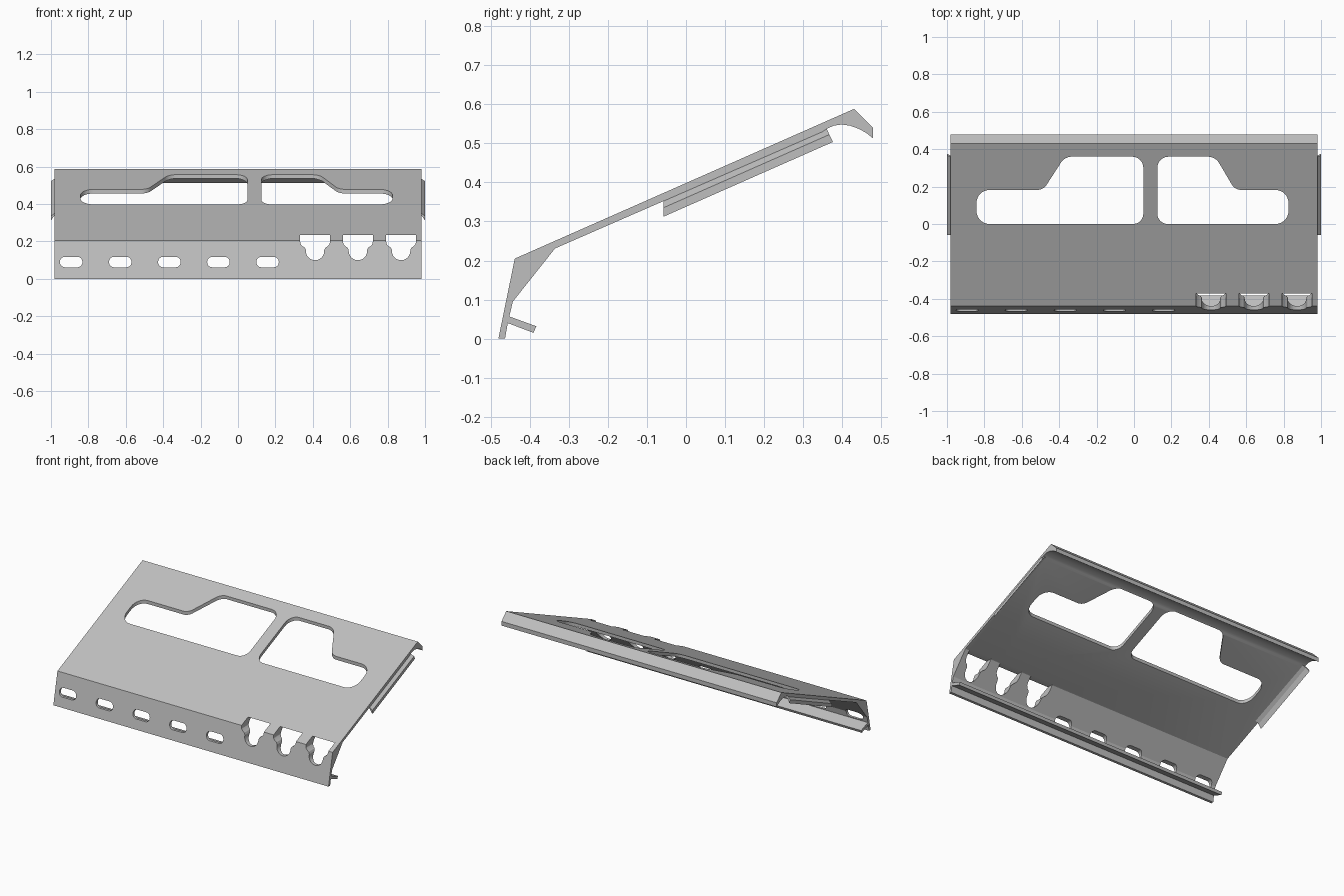
import bpy, bmesh, math
from mathutils import Vector

cube = bpy.data.objects.get("Cube")
if cube:
    bpy.data.objects.remove(cube, do_unlink=True)

grey = bpy.data.materials.new("plain grey")
grey.use_nodes = True
grey.diffuse_color = (0.52, 0.52, 0.52, 1)
grey.node_tree.nodes["Principled BSDF"].inputs["Base Color"].default_value = (0.52, 0.52, 0.52, 1)

HALF = 0.982     # half length of the panel
SLOPE = 0.441    # rise of the sloping sheet


def prism(name, points, sweep):
    """Extrude a flat outline along a vector."""
    bm = bmesh.new()
    face = bm.faces.new([bm.verts.new(p) for p in points])
    out = bmesh.ops.extrude_face_region(bm, geom=[face])
    bmesh.ops.translate(bm, vec=sweep, verts=[v for v in out["geom"] if isinstance(v, bmesh.types.BMVert)])
    bmesh.ops.recalc_face_normals(bm, faces=bm.faces)
    mesh = bpy.data.meshes.new(name)
    bm.to_mesh(mesh)
    bm.free()
    mesh.materials.append(grey)
    obj = bpy.data.objects.new(name, mesh)
    bpy.context.collection.objects.link(obj)
    return obj


def rounded(corners, steps=8):
    """Fillet each (x, y, radius) corner of an outline."""
    pts = []
    for i, (x, y, r) in enumerate(corners):
        p = Vector((x, y))
        a = (Vector(corners[i - 1][:2]) - p).normalized()
        b = (Vector(corners[(i + 1) % len(corners)][:2]) - p).normalized()
        half = a.angle(b) / 2
        centre = p + (a + b).normalized() * (r / math.sin(half))
        start = p + a * (r / math.tan(half)) - centre
        end = p + b * (r / math.tan(half)) - centre
        total = start.angle(end)
        for k in range(steps + 1):
            t = k / steps
            arc = start * math.sin((1 - t) * total) + end * math.sin(t * total)
            pts.append(centre + arc / math.sin(total))
    return pts


# Panel section: front skirt with inner fin, sloping sheet, curled rear lip
profile = [(-0.48, 0), (-0.438, 0.205), (0.43, 0.588), (0.478, 0.54), (0.478, 0.513),
           (0.462, 0.526), (0.442, 0.537), (0.42, 0.545), (0.398, 0.548), (0.378, 0.545),
           (0.362, 0.538), (0.348, 0.529), (-0.335, 0.231), (-0.443, 0.095), (-0.452, 0.057),
           (-0.383, 0.032), (-0.39, 0.015), (-0.456, 0.04), (-0.463, 0)]
panel = prism("panel", [(-HALF, y, z) for y, z in profile], (2 * HALF, 0, 0))

cutters = []

# Two stepped windows through the sloping sheet
left_window = [(-0.842, 0, 0.07), (0.05, 0, 0.055), (0.05, 0.36, 0.06),
               (-0.37, 0.36, 0.07), (-0.485, 0.182, 0.06), (-0.842, 0.182, 0.07)]
right_window = [(0.125, 0, 0.055), (0.826, 0, 0.07), (0.826, 0.182, 0.07),
                (0.54, 0.182, 0.06), (0.435, 0.36, 0.07), (0.125, 0.36, 0.06)]
for outline in (left_window, right_window):
    cutters.append(prism("window_cutter", [(p.x, p.y, 0.2) for p in rounded(outline)], (0, 0, 0.6)))

# Five oval slots along the skirt
for i in range(5):
    x = -0.892 + i * 0.2625
    slot = rounded([(x - 0.06, 0.062, 0.027), (x + 0.06, 0.062, 0.027),
                    (x + 0.06, 0.118, 0.027), (x - 0.06, 0.118, 0.027)])
    cutters.append(prism("slot_cutter", [(p.x, -0.6, p.y) for p in slot], (0, 0.4, 0)))

# Three keyhole notches across the front crease
for x in (0.412, 0.641, 0.872):
    side = [(0.08, 0.234), (0.08, 0.2), (0.077, 0.186), (0.068, 0.175), (0.055, 0.167), (0.049, 0.155)]
    arc = [(0.049 * math.cos(a), 0.148 - 0.048 * math.sin(a))
           for a in (math.pi * k / 12 for k in range(13))]
    notch = side + arc + [(-dx, z) for dx, z in reversed(side)]
    cutters.append(prism("notch_cutter", [(x + dx, -0.6, z) for dx, z in notch], (0, 0.4, 0)))

bpy.context.view_layer.objects.active = panel
for cutter in cutters:
    mod = panel.modifiers.new("cut", "BOOLEAN")
    mod.operation = "DIFFERENCE"
    mod.solver = "EXACT"
    mod.object = cutter
    bpy.ops.object.modifier_apply(modifier=mod.name)
    bpy.data.objects.remove(cutter, do_unlink=True)

# Outward-sloping side flanges hung below the sheet edges
section = [(0.955, 0.003), (0.975, 0.003), (1.0, -0.017), (1.0, -0.04), (0.982, -0.014)]
START, END = -0.058, 0.36
for name, s in (("left_flange", 1), ("right_flange", -1)):
    flange = prism(name, [(s * x, START, 0.352 + dz) for x, dz in section],
                   (0, END - START, SLOPE * (END - START)))
    # Square the rear end to the slope
    for v in flange.data.vertices:
        if v.co.y > 0:
            shift = -0.4 * (v.co.z - 0.352 - SLOPE * (END - START))
            v.co.y += shift
            v.co.z += shift * SLOPE

bpy.ops.object.select_all(action="DESELECT")
panel.select_set(True)
bpy.ops.object.shade_smooth_by_angle(angle=math.radians(25))
